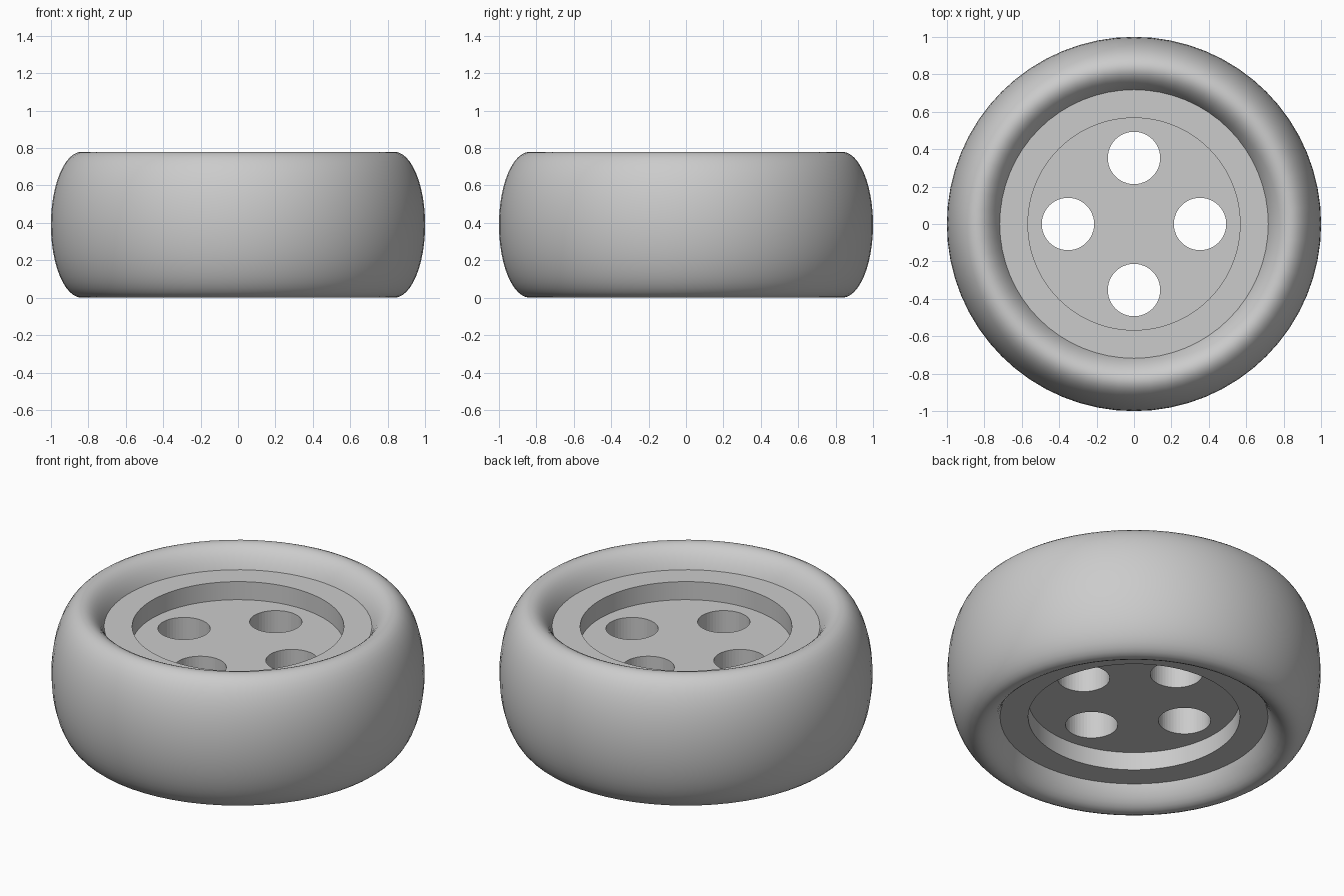
import bpy
import bmesh
from math import sin, cos, pi, radians
from mathutils import Matrix

cube = bpy.data.objects.get("Cube")
if cube:
    bpy.data.objects.remove(cube, do_unlink=True)

HALF_WIDTH = 0.39
TIRE_RADIUS, TIRE_THICK = 0.835, 0.165
HUB_RADIUS, HUB_HALF = 0.72, 0.274
RECESS_RADIUS, PLATE_HALF = 0.567, 0.167
HOLE_RADIUS, HOLE_OFFSET = 0.14, 0.353

grey = bpy.data.materials.new("plain_grey")
grey.use_nodes = True
grey.diffuse_color = (0.6, 0.6, 0.6, 1)
grey.node_tree.nodes["Principled BSDF"].inputs["Base Color"].default_value = (0.6, 0.6, 0.6, 1)


def add_object(name, bm):
    """Turn a bmesh into a grey object centred at half the wheel width."""
    bmesh.ops.remove_doubles(bm, verts=bm.verts, dist=0.0001)
    bmesh.ops.recalc_face_normals(bm, faces=bm.faces)
    mesh = bpy.data.meshes.new(name)
    bm.to_mesh(mesh)
    bm.free()
    mesh.materials.append(grey)
    obj = bpy.data.objects.new(name, mesh)
    obj.location.z = HALF_WIDTH
    bpy.context.collection.objects.link(obj)
    return obj


def lathe(name, profile, steps, closed):
    """Spin a list of (radius, height) points around the z axis."""
    bm = bmesh.new()
    verts = [bm.verts.new((r, 0, z)) for r, z in profile]
    edges = [bm.edges.new(pair) for pair in zip(verts, verts[1:])]
    if closed:
        edges.append(bm.edges.new((verts[-1], verts[0])))
    bmesh.ops.spin(bm, geom=verts + edges, cent=(0, 0, 0), axis=(0, 0, 1),
                   angle=2 * pi, steps=steps, use_merge=True)
    return add_object(name, bm)


def smooth(obj, angle):
    bpy.ops.object.select_all(action='DESELECT')
    obj.select_set(True)
    bpy.context.view_layer.objects.active = obj
    bpy.ops.object.shade_smooth_by_angle(angle=radians(angle))


# Tire: ring with a tall oval cross-section
oval = [(TIRE_RADIUS + TIRE_THICK * cos(2 * pi * i / 48),
         HALF_WIDTH * sin(2 * pi * i / 48)) for i in range(48)]
tire = lathe("tire", oval, 64, True)
smooth(tire, 60)

# Hub: thick outer ring with a thinner plate recessed on both sides
upper = [(0, PLATE_HALF), (RECESS_RADIUS, PLATE_HALF),
         (RECESS_RADIUS, HUB_HALF), (HUB_RADIUS, HUB_HALF)]
hub = lathe("hub", upper + [(r, -z) for r, z in reversed(upper)], 96, False)

# Four round holes through the plate
bm = bmesh.new()
for i in range(4):
    place = Matrix.Rotation(i * pi / 2, 4, 'Z') @ Matrix.Translation((HOLE_OFFSET, 0, 0))
    bmesh.ops.create_cone(bm, cap_ends=True, segments=48, radius1=HOLE_RADIUS,
                          radius2=HOLE_RADIUS, depth=1, matrix=place)
cutter = add_object("hole_cutter", bm)
cutter.hide_render = True

cut = hub.modifiers.new("holes", 'BOOLEAN')
cut.operation = 'DIFFERENCE'
cut.solver = 'EXACT'
cut.object = cutter
smooth(hub, 30)
bpy.ops.object.modifier_apply(modifier=cut.name)
bpy.data.objects.remove(cutter, do_unlink=True)
